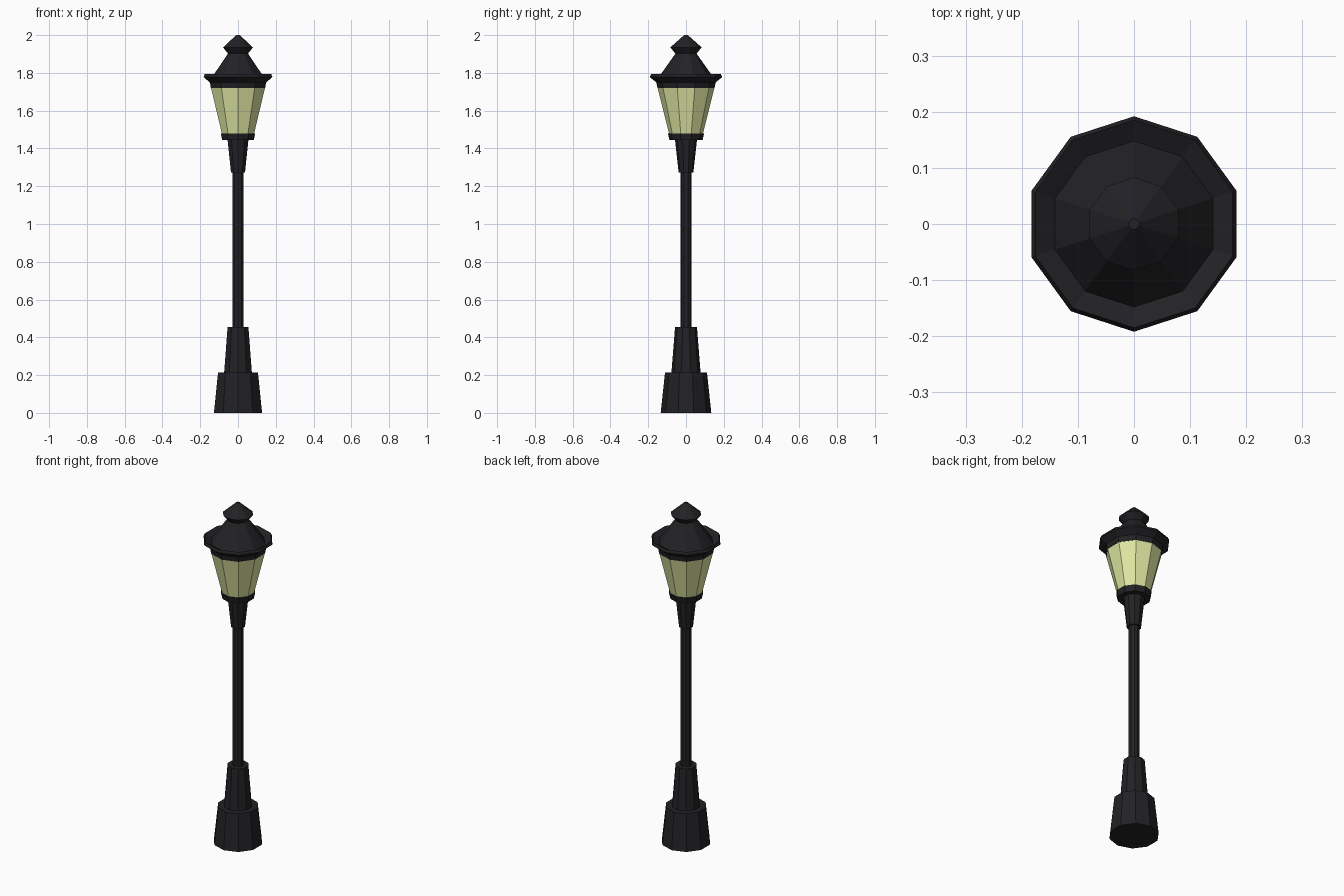
import bpy, bmesh, math

if "Cube" in bpy.data.objects:
    bpy.data.objects.remove(bpy.data.objects["Cube"])

SIDES = 10


def material(name, rgb):
    m = bpy.data.materials.new(name)
    m.diffuse_color = (*rgb, 1)
    m.use_nodes = True
    m.node_tree.nodes["Principled BSDF"].inputs["Base Color"].default_value = m.diffuse_color
    return m


iron = material("dark_iron", (0.016, 0.016, 0.019))
glass = material("warm_glass", (0.74, 0.8, 0.36))


def turned(name, profile, mat):
    """Ten-sided closed solid from (radius, height) pairs, a corner on the y axis."""
    bm = bmesh.new()
    rings = []
    for r, z in profile:
        angles = [math.pi / 2 + 2 * math.pi * i / SIDES for i in range(SIDES)]
        rings.append([bm.verts.new((r * math.cos(a), r * math.sin(a), z)) for a in angles])
    for low, high in zip(rings, rings[1:]):
        for i in range(SIDES):
            j = (i + 1) % SIDES
            bm.faces.new((low[i], low[j], high[j], high[i]))
    bm.faces.new(rings[0][::-1])
    bm.faces.new(rings[-1])
    bmesh.ops.recalc_face_normals(bm, faces=bm.faces)
    mesh = bpy.data.meshes.new(name)
    bm.to_mesh(mesh)
    bm.free()
    mesh.materials.append(mat)
    obj = bpy.data.objects.new(name, mesh)
    bpy.context.collection.objects.link(obj)
    return obj


# Post: stepped base, pole and collar
turned("base", [(0.134, 0), (0.111, 0.215)], iron)
turned("pedestal", [(0.077, 0.215), (0.058, 0.455)], iron)
turned("pole", [(0.03, 0.455), (0.03, 1.272)], iron)
turned("collar", [(0.039, 1.272), (0.058, 1.445)], iron)

# Lantern: tray and glass panes
turned("lantern_tray", [(0.088, 1.445), (0.096, 1.48)], iron)
turned("lantern_glass", [(0.09, 1.48), (0.15, 1.72)], glass)

# Roof: flared gutter rim, cone and finial in one profile
turned("roof", [(0.151, 1.72), (0.157, 1.75), (0.192, 1.778),
                (0.185, 1.793), (0.148, 1.772), (0.056, 1.902),
                (0.083, 1.935), (0.01, 2.0)], iron)
